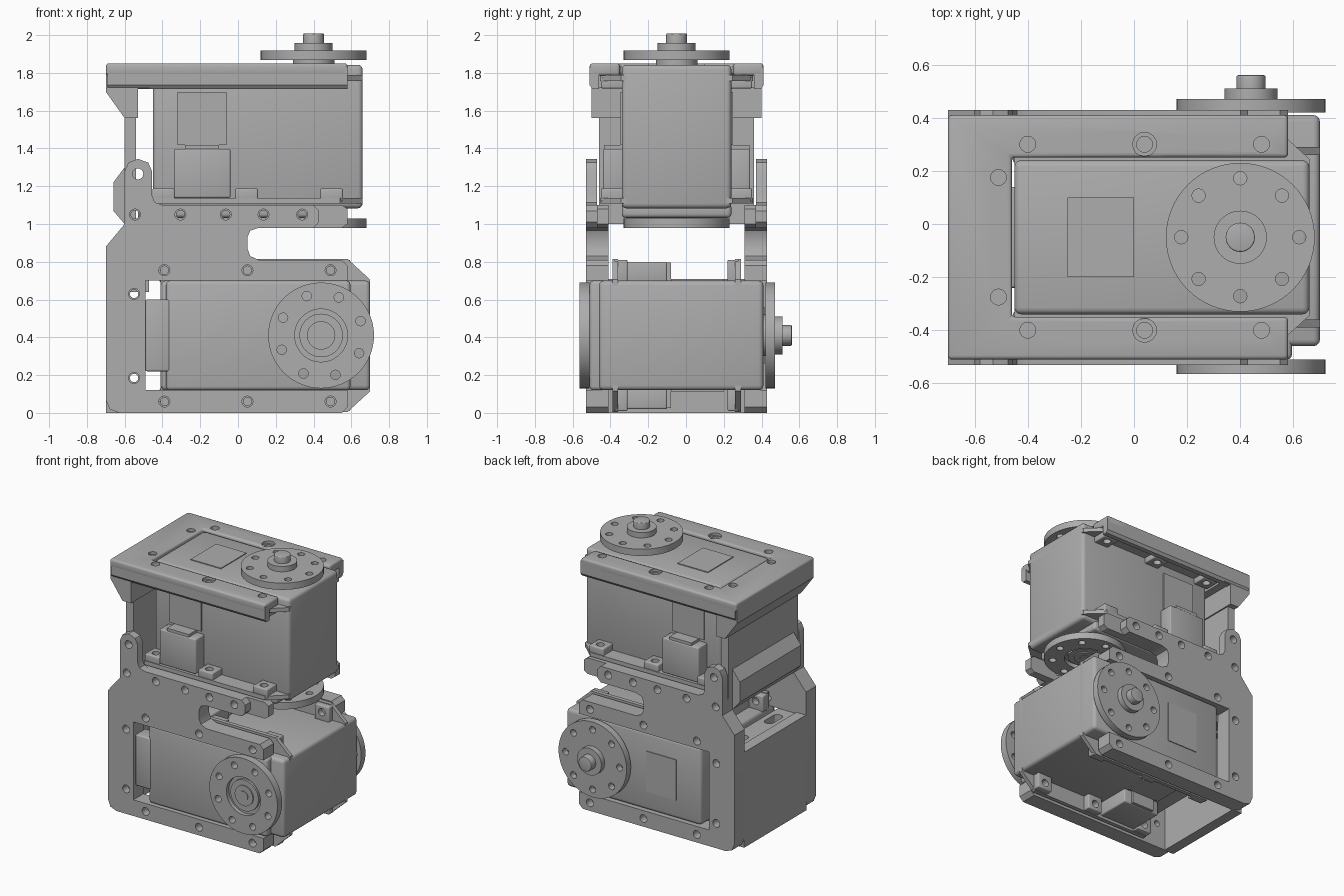
import bpy, bmesh, math
from mathutils import Matrix

if "Cube" in bpy.data.objects:
    bpy.data.objects.remove(bpy.data.objects["Cube"])

MID = -0.05  # symmetry plane of the assembly in y
grey = bpy.data.materials.new("satin grey")
grey.use_nodes = True
GREY = (0.42, 0.42, 0.42, 1)
grey.diffuse_color = GREY
grey.node_tree.nodes["Principled BSDF"].inputs["Base Color"].default_value = GREY


def prism(name, pts, axis, a, b, bevel=0.0):
    """Extrude a 2D outline along an axis from a to b."""
    place = {"x": lambda u, v, t: (t, u, v),
             "y": lambda u, v, t: (u, t, v),
             "z": lambda u, v, t: (u, v, t)}[axis]
    bm = bmesh.new()
    low = [bm.verts.new(place(u, v, a)) for u, v in pts]
    high = [bm.verts.new(place(u, v, b)) for u, v in pts]
    n = len(pts)
    bm.faces.new(low)
    bm.faces.new(high)
    for i in range(n):
        j = (i + 1) % n
        bm.faces.new((low[i], low[j], high[j], high[i]))
    bmesh.ops.recalc_face_normals(bm, faces=bm.faces)
    me = bpy.data.meshes.new(name)
    bm.to_mesh(me)
    bm.free()
    me.materials.append(grey)
    ob = bpy.data.objects.new(name, me)
    bpy.context.collection.objects.link(ob)
    if bevel:
        mod = ob.modifiers.new("soft edges", "BEVEL")
        mod.width, mod.segments = bevel, 3
    return ob


def box(name, x, y, z, bevel=0.0):
    rect = [(x[0], y[0]), (x[1], y[0]), (x[1], y[1]), (x[0], y[1])]
    return prism(name, rect, "z", z[0], z[1], bevel)


def disc(name, u, v, r, axis, a, b, sides=32, bevel=0.0):
    ring = [(u + r * math.cos(math.tau * i / sides),
             v + r * math.sin(math.tau * i / sides)) for i in range(sides)]
    return prism(name, ring, axis, a, b, bevel)


def bake(ob):
    dg = bpy.context.evaluated_depsgraph_get()
    me = bpy.data.meshes.new_from_object(ob.evaluated_get(dg))
    ob.modifiers.clear()
    ob.data = me


def cut(ob, cutters):
    for c in cutters:
        mod = ob.modifiers.new("cut", "BOOLEAN")
        mod.operation, mod.solver, mod.object = "DIFFERENCE", "EXACT", c
    bake(ob)
    for c in cutters:
        bpy.data.objects.remove(c)
    return ob


def drill(ob, spots, r, axis, a, b):
    return cut(ob, [disc("drill", u, v, r, axis, a, b, 16) for u, v in spots])


def span(side, near, far, mid=0.0):
    return sorted((mid + side * near, mid + side * far))


# ---- servo: output axis along local z, z = 0 at the lower mounting flange
def servo(prefix, bottom, top, horn_low, horn_high, turn, matrix):
    parts = []

    def add(ob):
        parts.append(ob)
        return ob

    add(box(prefix + "_body", (-.45, .66), (-.29, .29), (bottom + .05, top), .025))
    add(box(prefix + "_lower_cap", (-.42, .555), (-.29, .29), (bottom, 0), .02))
    add(box(prefix + "_cap_tab", (-.53, -.40), (-.19, .19), (bottom, 0), .01))
    outline = [(-.45, -.405), (.54, -.405), (.66, -.295),
               (.66, .295), (.54, .405), (-.45, .405)]
    for label, z0, z1, e0, e1 in (("lower", 0, .03, .01, .08), ("upper", .65, .68, .61, .67)):
        add(prism(f"{prefix}_{label}_flange", outline, "z", z0, z1))
        for s in (-1, 1):
            for x in (-.395, .045, .495):
                ear = box(f"{prefix}_{label}_ear", (x - .06, x + .06),
                          span(s, .28, .40), (e0, e1), .008)
                add(drill(ear, [(x, s * .35)], .028, "z", e0 - .1, e1 + .1))
    for s in (-1, 1):
        add(box(prefix + "_connector", (-.34, -.04), span(s, .28, .39), (.03, .29), .01))
        add(box(prefix + "_connector_key", (-.28, -.10), span(s, .28, .385), (.28, .31)))
        add(box(prefix + "_side_panel", (-.32, -.06), span(s, .285, .298), (.31, .59)))
    # face panel on the shaft side
    add(box(prefix + "_top_panel", (-.25, 0), (-.15, .15), (top - .01, top + .006)))

    # horns with eight holes each
    cx, ring = .40, .222
    for label, (a, b), off in (("idle", horn_low, turn), ("drive", horn_high, 0)):
        horn = disc(f"{prefix}_{label}_horn", cx, 0, .28, "z", a, b, 64)
        spots = [(cx + ring * math.cos(off + k * math.pi / 4),
                  ring * math.sin(off + k * math.pi / 4)) for k in range(8)]
        add(drill(horn, spots, .025, "z", a - .1, b + .1))
        if label == "idle":
            cut(horn, [disc("recess", cx, 0, .14, "z", a - .1, a + .03, 48)])
            add(disc(prefix + "_idle_ring", cx, 0, .115, "z", a + .012, b, 48))
            add(disc(prefix + "_idle_hub", cx, 0, .075, "z", a + .004, b, 32))
            add(disc(prefix + "_idle_screw", cx, 0, .035, "z", a, b, 24))
    add(disc(prefix + "_drive_collar", cx, 0, .11, "z", top - .02, horn_high[0] + .01, 48))
    add(disc(prefix + "_drive_boss", cx, 0, .10, "z", horn_high[1] - .01, horn_high[1] + .04, 48))
    add(disc(prefix + "_drive_shaft", cx, 0, .055, "z", horn_high[1], horn_high[1] + .09, 32, .006))
    for ob in parts:
        bake(ob)
        ob.matrix_world = matrix


servo("upper_servo", -.075, .735, (-.13, -.08), (.76, .81), 0,
      Matrix.Translation((0, MID, 1.108)))
servo("lower_servo", -.12, .80, (-.175, -.12), (.81, .86), math.radians(25),
      Matrix.Translation((.01, -.39, .41)) @ Matrix.Translation((.03, 0, 0))
      @ Matrix.Rotation(math.radians(-90), 4, "X"))

# ---- lower frame side plates
base = [(-.63, 0), (.55, 0), (.58, .03), (.58, .12), (-.49, .12), (-.49, .70), (.58, .70),
        (.58, .78), (.55, .81), (.11, .81), (.065, .83), (.05, .87), (.05, .93),
        (.065, .965), (.11, .98)]
arm = [(.40, .98), (.43, 1.01), (.43, 1.07), (.40, 1.10), (-.40, 1.10), (-.44, 1.115),
       (-.455, 1.15), (-.455, 1.28), (-.475, 1.325), (-.53, 1.345), (-.58, 1.325), (-.60, 1.28)]
long_arm = [(.55, .98), (.58, 1.0), (.58, 1.08), (.55, 1.10), (-.60, 1.10)]
heel = [(-.60, 1.0), (-.70, .88), (-.70, .07), (-.68, .02)]
rows = [(x, z) for x in (-.39, .05, .49) for z in (.06, .755)]
rows += [(-.55, .185), (-.55, .63)]
rows += [(x, 1.05) for x in (-.545, -.305, -.065, .135, .34)]
for s, label in ((-1, "front"), (1, "back")):
    a, b = span(s, .42, .48, MID)
    plate = prism(label + "_plate", base + arm + heel, "y", a, b)
    drill(plate, rows + [(-.53, 1.265)], .029, "y", a - .1, b + .1)
    a, b = span(s, .36, .42, MID)
    liner = prism(label + "_plate_liner", base + long_arm + heel, "y", a, b)
    drill(liner, rows, .022, "y", a - .1, b + .1)

# ---- closed end of the lower frame
box("end_wall", (-.70, -.62), (MID - .365, MID + .365), (0, .71))
shelf = box("end_shelf", (-.62, -.47), (MID - .365, MID + .365), (.64, .70))
cut(shelf, [box("slot", (-.58, -.51), (MID + s * .2 - .08, MID + s * .2 + .08), (.5, .8), .03)
            for s in (-1, 1)])
prism("end_rail", [(-.54, 1.0), (-.60, 1.0), (-.66, 1.07), (-.66, 1.22), (-.60, 1.30),
                   (-.54, 1.30)], "y", MID - .36, MID + .36)

# ---- top cover, open at the horn end
cover = prism("top_cover", [(-.70, MID - .46), (.58, MID - .46), (.58, MID - .30),
                            (-.46, MID - .30), (-.46, MID + .30), (.58, MID + .30),
                            (.58, MID + .46), (-.70, MID + .46)], "z", 1.785, 1.85, .015)
holes = [(x, MID + s * .35) for x in (-.40, .04, .48) for s in (-1, 1)]
drill(cover, holes + [(-.51, MID + .225), (-.51, MID - .225)], .03, "z", 1.77, 1.9)
drill(cover, holes[2:4], .045, "z", 1.83, 1.9)
for s in (-1, 1):
    a, b = MID + s * .46, MID + s * .41
    prism("cover_skirt", [(a, 1.83), (a, 1.735), (a - s * .015, 1.715), (b, 1.715), (b, 1.83)],
          "x", -.69, .58)
prism("cover_end", [(-.70, 1.83), (-.70, 1.70), (-.60, 1.56), (-.53, 1.56), (-.53, 1.72),
                    (-.47, 1.72), (-.47, 1.83)], "y", MID - .45, MID + .45)
box("cover_end_wall", (-.60, -.54), (MID - .41, MID + .41), (1.10, 1.58))

# ---- smooth curved sides, keep edges crisp
for ob in bpy.context.collection.objects:
    if ob.type == "MESH" and ob.data.materials and ob.data.materials[0] == grey:
        bake(ob)
        ob.data.shade_smooth()
        ob.data.set_sharp_from_angle(angle=math.radians(30))
